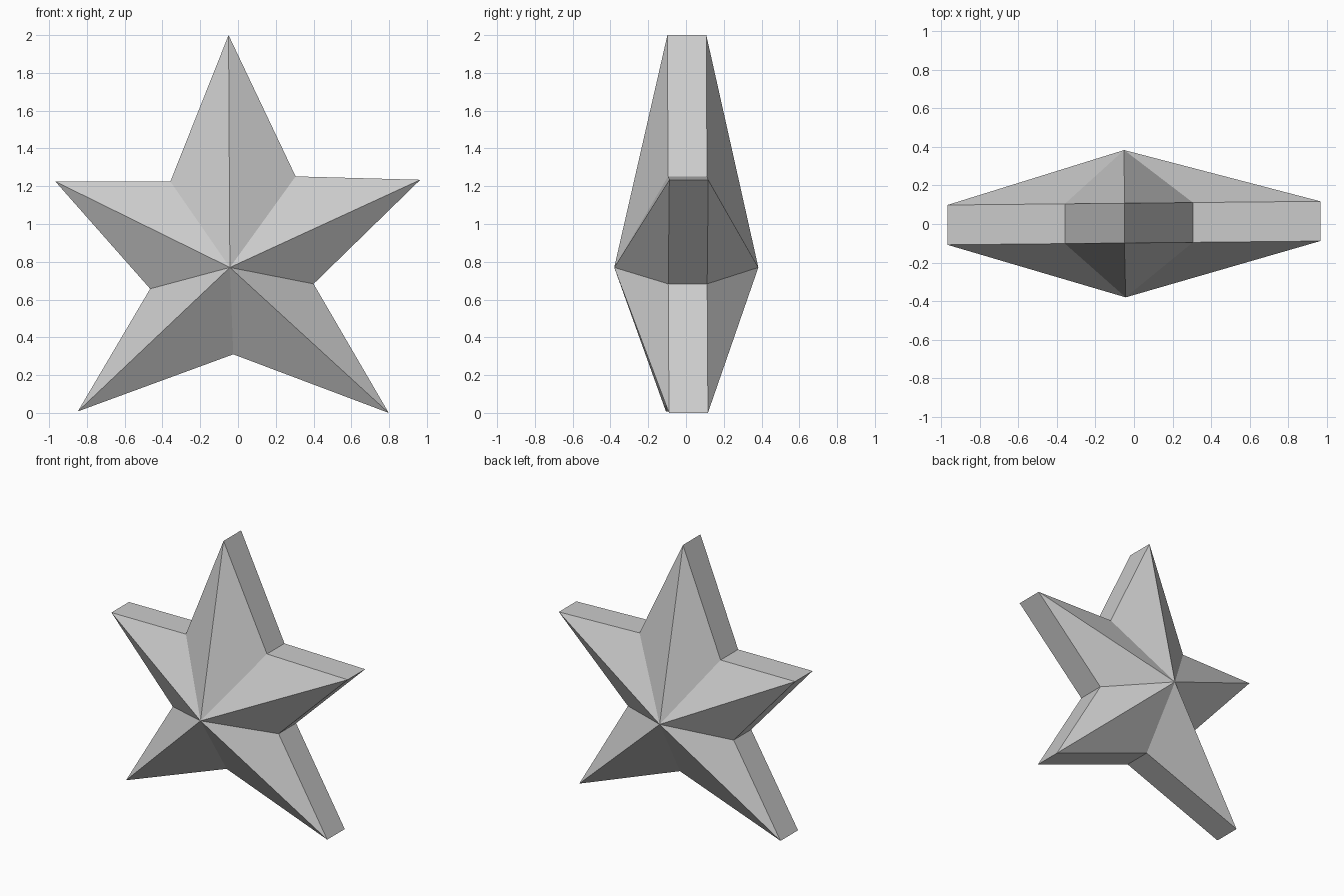
import bpy
import bmesh

cube = bpy.data.objects.get("Cube")
if cube:
    bpy.data.objects.remove(cube, do_unlink=True)

grey = bpy.data.materials.new("light_grey")
grey.use_nodes = True
colour = (0.6, 0.6, 0.6, 1)
grey.diffuse_color = colour
grey.node_tree.nodes["Principled BSDF"].inputs["Base Color"].default_value = colour

# Star outline (x, z), alternating tips and notches from the top tip
OUTLINE = [(-0.05, 2), (0.305, 1.252), (0.965, 1.234), (0.4, 0.683), (0.798, 0),
           (-0.025, 0.31), (-0.848, 0.008), (-0.465, 0.657), (-0.967, 1.225), (-0.358, 1.225)]
HALF_RIM = 0.103
TILT = 0.01  # the star is turned very slightly about the vertical

bm = bmesh.new()


def rim(side):
    return [bm.verts.new((x, 0.005 + TILT * x + side * HALF_RIM, z)) for x, z in OUTLINE]


front, back = rim(-1), rim(1)
front_peak = bm.verts.new((-0.043, -0.38, 0.77))
back_peak = bm.verts.new((-0.051, 0.383, 0.77))

# Faceted front and back, joined by a flat rim
for i in range(len(OUTLINE)):
    j = (i + 1) % len(OUTLINE)
    bm.faces.new((front[i], front[j], front_peak))
    bm.faces.new((back[j], back[i], back_peak))
    bm.faces.new((front[j], front[i], back[i], back[j]))
bmesh.ops.recalc_face_normals(bm, faces=bm.faces[:])

mesh = bpy.data.meshes.new("faceted_star")
bm.to_mesh(mesh)
bm.free()
mesh.materials.append(grey)
star = bpy.data.objects.new("faceted_star", mesh)
bpy.context.collection.objects.link(star)
